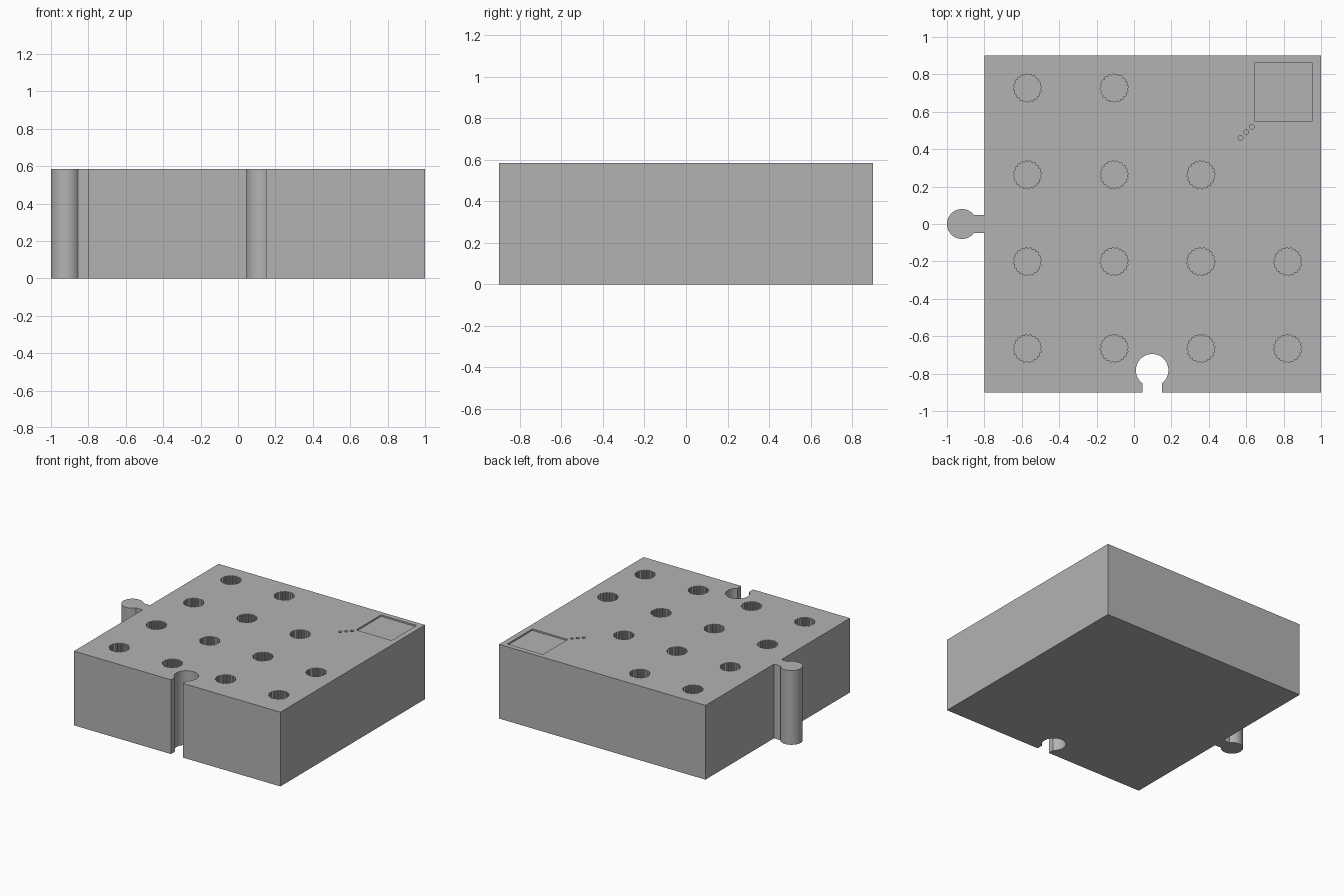
import bpy, bmesh, math

if "Cube" in bpy.data.objects:
    bpy.data.objects.remove(bpy.data.objects["Cube"], do_unlink=True)

HEIGHT = 0.585
GREY = (0.45, 0.45, 0.45, 1)

mat = bpy.data.materials.new("plain grey")
mat.use_nodes = True
mat.diffuse_color = GREY
mat.node_tree.nodes["Principled BSDF"].inputs["Base Color"].default_value = GREY


def arc(cx, cy, r, start, end, steps=40):
    angles = [start + (end - start) * i / steps for i in range(steps + 1)]
    return [(cx + r * math.cos(a), cy + r * math.sin(a)) for a in angles]


def add_prism(bm, outline, z0, z1):
    """Extrude a counter-clockwise outline from z0 up to z1."""
    face = bm.faces.new([bm.verts.new((x, y, z0)) for x, y in outline])
    top = bmesh.ops.extrude_face_region(bm, geom=[face])["geom"]
    verts = [v for v in top if isinstance(v, bmesh.types.BMVert)]
    bmesh.ops.translate(bm, verts=verts, vec=(0, 0, z1 - z0))


def finish(bm, name):
    bmesh.ops.recalc_face_normals(bm, faces=bm.faces)
    mesh = bpy.data.meshes.new(name)
    bm.to_mesh(mesh)
    bm.free()
    mesh.materials.append(mat)
    obj = bpy.data.objects.new(name, mesh)
    bpy.context.collection.objects.link(obj)
    return obj


# Block outline with a round peg on one side and a matching slot in front
peg = math.asin(0.047 / 0.08)
slot = math.asin(0.052 / 0.087)
outline = [(1, -0.9), (1, 0.9), (-0.8, 0.9), (-0.8, 0.047)]
outline += arc(-0.92, 0, 0.08, peg, 2 * math.pi - peg)
outline += [(-0.8, -0.047), (-0.8, -0.9), (0.045, -0.9)]
outline += arc(0.097, -0.782, 0.087, 1.5 * math.pi - slot, -math.pi / 2 + slot)
outline += [(0.149, -0.9)]
bm = bmesh.new()
add_prism(bm, outline, 0, HEIGHT)
block = finish(bm, "interlocking_block")

# Fluted sockets, one row per entry, fewer towards the back corner
cut = bmesh.new()
TEETH = 20
for row, count in enumerate((4, 4, 3, 2)):
    for col in range(count):
        cx, cy = -0.57 + 0.464 * col, -0.665 + 0.464 * row
        flutes = []
        for i in range(TEETH * 4):
            r = 0.075 if i % 4 < 2 else 0.069
            a = 2 * math.pi * (i + 0.5) / (TEETH * 4)
            flutes.append((cx + r * math.cos(a), cy + r * math.sin(a)))
        add_prism(cut, flutes, 0.12, HEIGHT + 0.1)

# Shallow square recess and three small dimples leading to it
recess = [(0.645, 0.55), (0.955, 0.55), (0.955, 0.86), (0.645, 0.86)]
add_prism(cut, recess, HEIGHT - 0.012, HEIGHT + 0.1)
for i in range(3):
    p = 0.03 * i
    add_prism(cut, arc(0.57 + p, 0.46 + p, 0.013, 0, 2 * math.pi * 15 / 16, 15),
              HEIGHT - 0.012, HEIGHT + 0.1)
cutter = finish(cut, "socket_cutter")
cutter.hide_render = True

# Cut the recesses, then drop the cutter
mod = block.modifiers.new("sockets", "BOOLEAN")
mod.operation = "DIFFERENCE"
mod.solver = "EXACT"
mod.object = cutter
bpy.ops.object.select_all(action="DESELECT")
bpy.context.view_layer.objects.active = block
block.select_set(True)
bpy.ops.object.modifier_apply(modifier=mod.name)
bpy.data.objects.remove(cutter, do_unlink=True)
bpy.ops.object.shade_smooth_by_angle(angle=math.radians(30))
